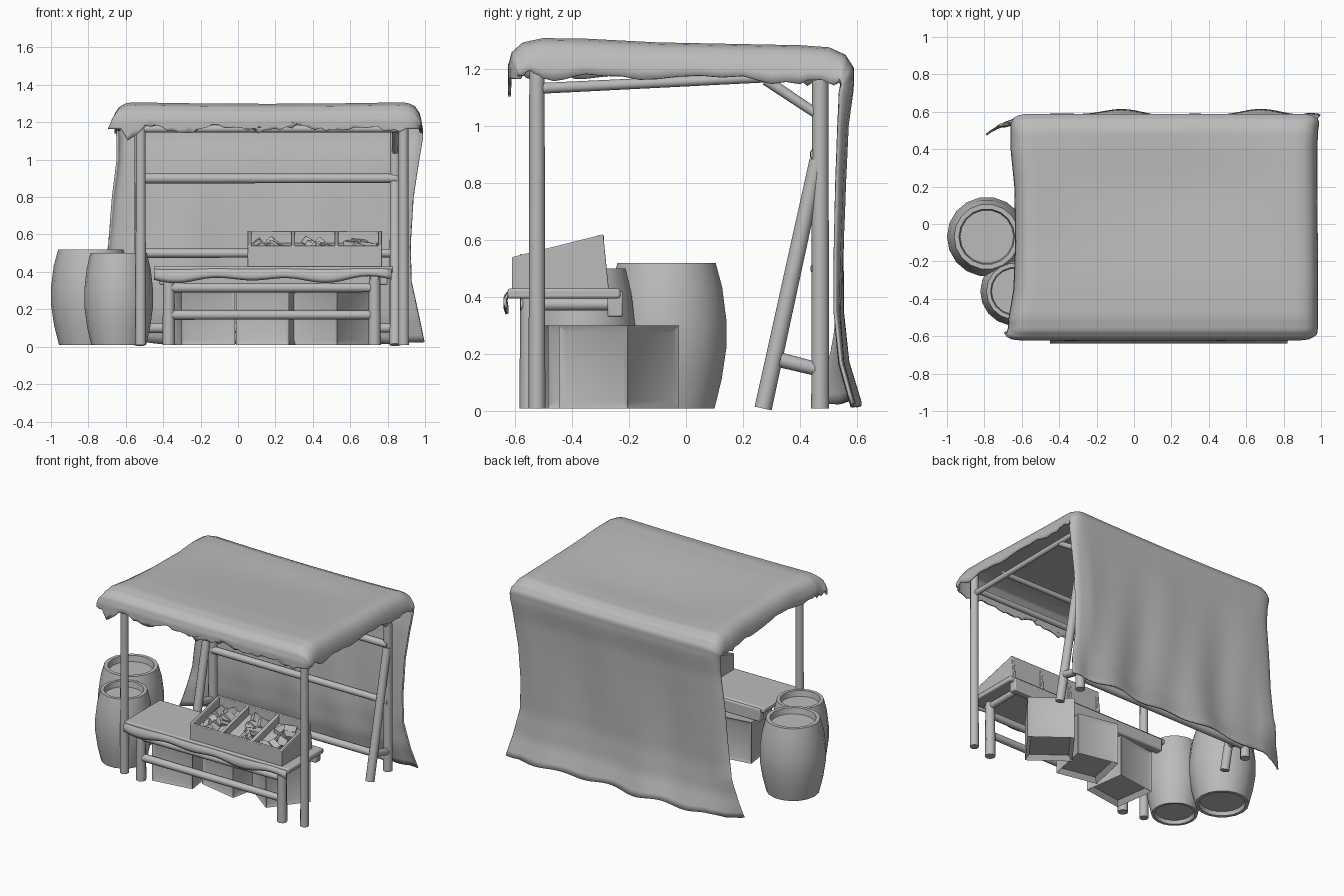
import bpy, bmesh, math, random
from math import sin, cos, pi, exp
from mathutils import Vector, Matrix

random.seed(4)
if "Cube" in bpy.data.objects:
    bpy.data.objects.remove(bpy.data.objects["Cube"])

grey = bpy.data.materials.new("plain_grey")
grey.use_nodes = True
grey.diffuse_color = (0.5, 0.5, 0.5, 1)
grey.node_tree.nodes["Principled BSDF"].inputs["Base Color"].default_value = (0.5, 0.5, 0.5, 1)


def finish(name, bm, angle=35, bevel=0, thick=0):
    bmesh.ops.recalc_face_normals(bm, faces=bm.faces)
    mesh = bpy.data.meshes.new(name)
    bm.to_mesh(mesh)
    bm.free()
    mesh.materials.append(grey)
    ob = bpy.data.objects.new(name, mesh)
    bpy.context.collection.objects.link(ob)
    if thick:
        mod = ob.modifiers.new("thickness", 'SOLIDIFY')
        mod.thickness = thick
        mod.offset = 0
    if bevel:
        mod = ob.modifiers.new("soft_edges", 'BEVEL')
        mod.width = bevel
        mod.segments = 2
    bpy.ops.object.select_all(action='DESELECT')
    ob.select_set(True)
    bpy.context.view_layer.objects.active = ob
    bpy.ops.object.shade_smooth_by_angle(angle=math.radians(angle))


def loft(bm, rows, closed):
    """Skin rows of points with quads."""
    grid = [[bm.verts.new(p) for p in row] for row in rows]
    n = len(grid[0])
    for a, b in zip(grid, grid[1:]):
        for i in range(n if closed else n - 1):
            j = (i + 1) % n
            bm.faces.new((a[i], a[j], b[j], b[i]))


def pole(name, a, b, r=0.03, sides=10):
    a, b = Vector(a), Vector(b)
    d = b - a
    bm = bmesh.new()
    m = Matrix.Translation((a + b) / 2) @ d.to_track_quat('Z', 'Y').to_matrix().to_4x4()
    bmesh.ops.create_cone(bm, cap_ends=True, segments=sides, radius1=r * 1.05,
                          radius2=r * 0.95, depth=d.length, matrix=m)
    finish(name, bm, 50)


def box(name, lo, hi):
    bm = bmesh.new()
    lo, hi = Vector(lo), Vector(hi)
    m = Matrix.Translation((lo + hi) / 2) @ Matrix.Diagonal((*(hi - lo), 1))
    bmesh.ops.create_cube(bm, size=1, matrix=m)
    finish(name, bm, 35, 0.008)


def barrel(name, x, y, r, h):
    # Bulging staves with a recessed lid and base
    profile = [(0.0, 0.05), (0.66, 0.05), (0.7, 0), (0.8, 0), (0.92, 0.2), (1, 0.42),
               (1, 0.6), (0.93, 0.83), (0.82, 1), (0.7, 1), (0.67, 0.92), (0.0, 0.92)]
    bm = bmesh.new()
    rows = [[(x + r * f * cos(i * pi / 9), y + r * f * sin(i * pi / 9), 0.01 + h * t)
             for i in range(18)] for f, t in profile]
    loft(bm, rows, True)
    bmesh.ops.remove_doubles(bm, verts=bm.verts, dist=0.0001)
    finish(name, bm, 40)


def crate(name, x, y, size, height, turn):
    # Solid crate with framed, recessed panels
    bm = bmesh.new()
    m = (Matrix.Translation((x, y, 0.01 + height / 2)) @ Matrix.Rotation(math.radians(turn), 4, 'Z')
         @ Matrix.Diagonal((size, size, height, 1)))
    bmesh.ops.create_cube(bm, size=1, matrix=m)
    bm.normal_update()
    panels = bm.faces[:]
    bmesh.ops.inset_individual(bm, faces=panels, thickness=0.025, use_even_offset=True)
    bm.normal_update()
    for f in panels:
        depth = 0.03 if f.normal.z < -0.5 else 0.01
        bmesh.ops.translate(bm, verts=f.verts[:], vec=f.normal * -depth)
    finish(name, bm, 30)


# Awning: one cloth rising over the front edge, across the roof and down the back.
# Each station: y, z, turned-in side hem (dy, dz), left-hand x, right-hand x
stations = [(-0.618, 1.165, 0.04, 0.0, -0.69, 0.965), (-0.618, 1.21, 0.04, -0.04, -0.69, 0.97),
            (-0.606, 1.255, 0.02, -0.08, -0.68, 0.975), (-0.57, 1.287, 0.01, -0.11, -0.67, 0.978),
            (-0.5, 1.302, 0, -0.125, -0.665, 0.98), (-0.35, 1.3, 0, -0.125, -0.64, 0.98),
            (-0.1, 1.287, 0, -0.115, -0.63, 0.978), (0.2, 1.281, 0, -0.12, -0.635, 0.975),
            (0.4, 1.277, 0, -0.12, -0.655, 0.975), (0.5, 1.27, 0, -0.12, -0.655, 0.98),
            (0.555, 1.245, -0.02, -0.09, -0.655, 0.985), (0.584, 1.2, -0.04, -0.05, -0.65, 0.985),
            (0.582, 1.13, -0.045, -0.01, -0.645, 0.985), (0.562, 1.0, -0.03, 0, -0.645, 0.965),
            (0.55, 0.8, -0.025, 0, -0.67, 0.935), (0.54, 0.55, -0.02, 0, -0.69, 0.92),
            (0.535, 0.35, -0.015, 0, -0.715, 0.925), (0.55, 0.17, -0.01, 0, -0.75, 0.965),
            (0.59, 0.025, -0.01, 0, -0.79, 0.995)]
path = []
for a, b in zip(stations, stations[1:]):
    path += [Vector(a).lerp(Vector(b), k / 4) for k in range(4)]
path.append(Vector(stations[-1]))
ACROSS = 48
rows = []
for n, (y, z, sy, sz, left, right) in enumerate(path):
    low = max(0, 1.15 - z) / 1.15
    roof = min(1, abs(sz) / 0.12)
    front = max(0, 1 - n / 5)
    sag = roof * (0.008 + 0.022 * exp(-((y - 0.2) / 0.3) ** 2))
    ragged = [roof * (0.01 * sin(n * 0.9 + s) + random.uniform(-0.01, 0.01)) for s in (0, 2)]

    def hem(x, inward, r):
        return [(x + inward * o, y + sy * t, z + sz * t + r * t * t)
                for o, t in ((0, 1), (0.004, 0.75), (0.013, 0.45), (0.035, 0.17), (0.065, 0.05))]
    row = hem(left, 1, ragged[0])
    for i in range(ACROSS + 1):
        u = i / ACROSS
        x = left + 0.1 + (right - left - 0.2) * u
        fold = low * (0.013 * sin(13 * u + 1 + 2 * low) + 0.008 * sin(27 * u - 3 * low))
        edge = front * (0.014 * sin(23 * u) + random.uniform(-0.014, 0.014) - 0.06 * max(0, 1 - 16 * u))
        lift = 0.012 * sin(25 * u) * low ** 8
        row.append((x, y + fold, z + edge + lift - sag * 4 * u * (1 - u)))
    rows.append(row + hem(right, -1, ragged[1])[::-1])
bm = bmesh.new()
loft(bm, rows, False)
# The right-hand foot of the curtain sweeps forward at its tip
for v in bm.verts:
    if v.co.z < 0.3 and v.co.x < -0.6:
        v.co.y -= 0.4 * (0.3 - v.co.z) * (-0.6 - v.co.x) / 0.2
finish("awning_cloth", bm, 60, thick=0.01)

# Frame: front posts, back posts, leaning legs, braces and beams on each side
for side, xf, xb in (("right", -0.52, -0.525), ("left", 0.885, 0.84)):
    pole(side + "_front_post", (xf, -0.522, 0.01), (xf, -0.522, 1.26), 0.028)
    pole(side + "_back_post", (xb, 0.47, 0.01), (xb, 0.47, 1.25), 0.03)
    pole(side + "_leaning_leg", (xb, 0.27, 0.01), (xb, 0.46, 0.88), 0.029)
    pole(side + "_foot_tie", (xb, 0.33, 0.18), (xb, 0.47, 0.145), 0.025)
    pole(side + "_top_brace", (xb, 0.28, 1.16), (xb, 0.46, 1.04), 0.018)
    pole(side + "_top_beam", (xf, -0.53, 1.13), (xb, 0.5, 1.18), 0.018)

for name, y, z, r in (("front_beam", -0.52, 1.165, 0.02), ("second_beam", -0.28, 1.19, 0.018),
                      ("back_beam", 0.47, 1.19, 0.02), ("upper_back_rail", 0.46, 0.9, 0.026),
                      ("middle_back_rail", 0.46, 0.5, 0.024), ("lower_back_rail", 0.47, 0.1, 0.026)):
    pole(name, (-0.53, y, z), (0.85, y, z), r)

# Table: board, hanging cloth edge, rear apron, front legs and stretchers
box("table_top", (-0.45, -0.625, 0.395), (0.83, -0.23, 0.43))
box("rear_apron", (-0.42, -0.275, 0.33), (0.8, -0.22, 0.42))
bm = bmesh.new()
rows = []
for k in range(5):
    t = k / 4
    rows.append([(-0.45 + 1.27 * u / 32, -0.61 - 0.025 * sin(t * 2.4),
                  0.425 - t * (0.065 + 0.012 * sin(u * 0.6) + 0.008 * sin(u * 0.37))) for u in range(33)])
loft(bm, rows, False)
finish("table_cloth_edge", bm, 60, thick=0.01)
for side, x in (("right", -0.37), ("left", 0.73)):
    pole(side + "_table_leg", (x, -0.55, 0.01), (x, -0.55, 0.41), 0.032, 8)
    pole(side + "_table_bearer", (x, -0.58, 0.375), (x, -0.25, 0.375), 0.022)
for name, z in (("upper_stretcher", 0.315), ("lower_stretcher", 0.17)):
    pole(name, (-0.37, -0.55, z), (0.73, -0.55, z), 0.025)

# Display tray: sloped sides, three bays, filled with angular goods
X0, X1 = 0.05, 0.77
FRONT, BACK = -0.61, -0.29


def tray_panel(name, points, direction):
    bm = bmesh.new()
    face = bm.faces.new([bm.verts.new(p) for p in points])
    geo = bmesh.ops.extrude_face_region(bm, geom=[face])
    moved = [v for v in geo["geom"] if isinstance(v, bmesh.types.BMVert)]
    bmesh.ops.translate(bm, verts=moved, vec=direction)
    finish(name, bm, 35, 0.004)


outline = [(FRONT, 0.425), (BACK + 0.02, 0.425), (BACK, 0.62), (FRONT, 0.54)]
for i in range(4):
    x = X0 + (X1 - X0 - 0.022) * i / 3
    tray_panel("tray_divider", [(x, y, z) for y, z in outline], (0.022, 0, 0))
for name, y, h in (("tray_front", FRONT, 0.54), ("tray_back", BACK - 0.02, 0.618)):
    tray_panel(name, [(X0, y, 0.425), (X1, y, 0.425), (X1, y, h), (X0, y, h)], (0, 0.022, 0))
tray_panel("tray_floor", [(X0, FRONT, 0.485), (X1, FRONT, 0.485), (X1, BACK, 0.56), (X0, BACK, 0.56)],
           (0, 0, -0.02))
bm = bmesh.new()
for bay in range(3):
    for n in range(9):
        x = X0 + 0.24 * bay + random.uniform(0.065, 0.18)
        t = 0.18 + 0.64 * n / 8
        spin = Matrix.Rotation(random.uniform(0, pi), 4, Vector((random.random(), random.random(), 1.5)))
        m = (Matrix.Translation((x, FRONT + t * (BACK - FRONT), 0.492 + 0.07 * t))
             @ spin @ Matrix.Diagonal((0.08, 0.06, 0.04, 1)))
        bmesh.ops.create_cube(bm, size=1, matrix=m)
finish("tray_goods", bm, 20)

# Storage under the table and beside the stall
crate("left_crate", 0.5, -0.235, 0.3, 0.29, 53)
crate("middle_crate", 0.16, -0.27, 0.29, 0.29, -12)
crate("right_crate", -0.18, -0.36, 0.29, 0.29, 8)
barrel("large_barrel", -0.787, -0.068, 0.213, 0.51)
barrel("small_barrel", -0.638, -0.36, 0.184, 0.49)
